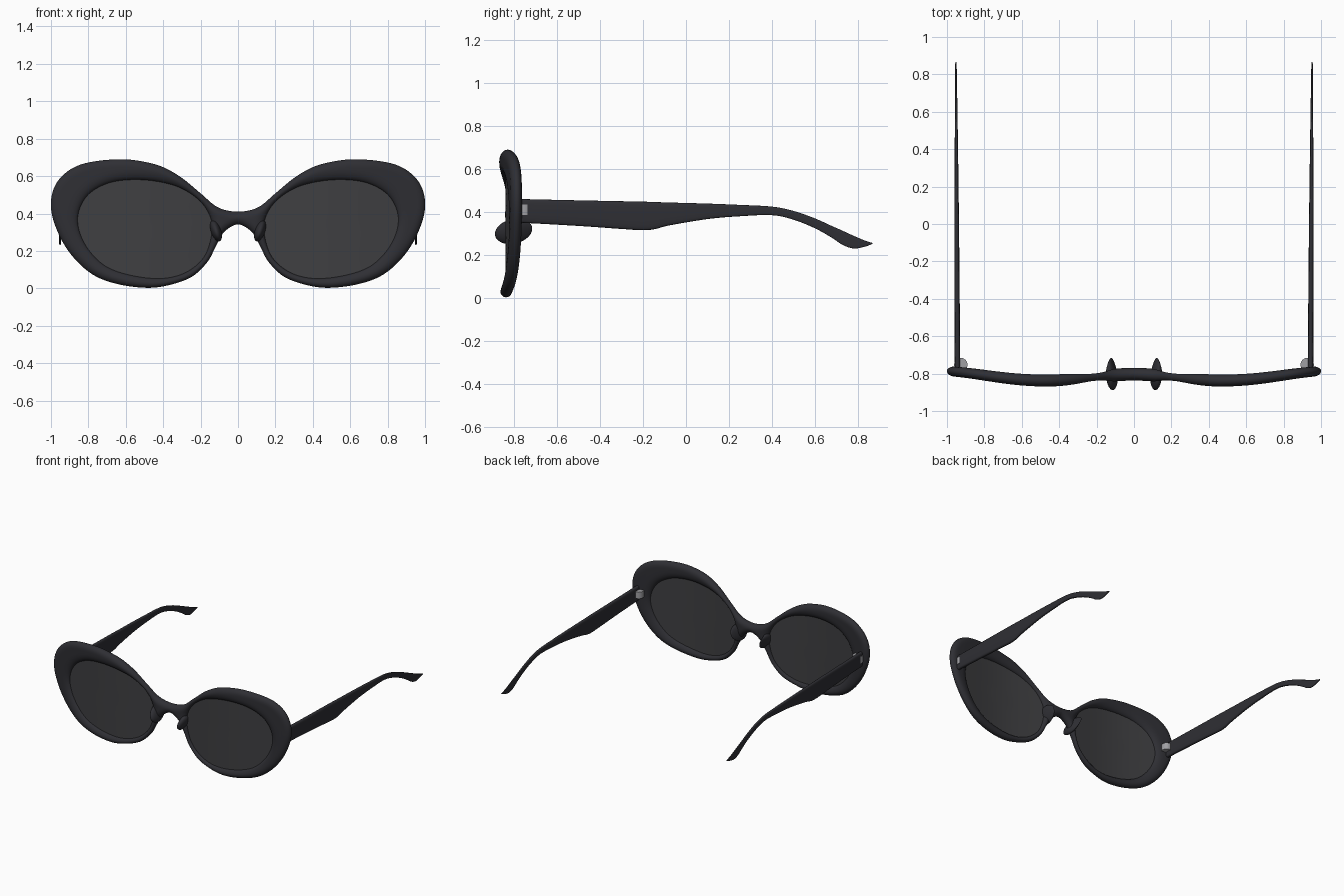
import bpy, bmesh, math
from mathutils import Vector, Matrix

if "Cube" in bpy.data.objects:
    bpy.data.objects.remove(bpy.data.objects["Cube"])

def material(name, col):
    m = bpy.data.materials.new(name)
    m.diffuse_color = (*col, 1)
    m.use_nodes = True
    m.node_tree.nodes["Principled BSDF"].inputs["Base Color"].default_value = m.diffuse_color
    return m

BLACK = material("black_acetate", (0.028, 0.028, 0.034))
TINT = material("dark_lens", (0.05, 0.05, 0.054))
METAL = material("hinge_metal", (0.35, 0.35, 0.37))

def finish(bm, name, mat, angle=50):
    """Turn a right-hand half into a smooth object mirrored across x = 0."""
    bmesh.ops.remove_doubles(bm, verts=bm.verts, dist=1e-4)
    bmesh.ops.recalc_face_normals(bm, faces=bm.faces)
    me = bpy.data.meshes.new(name)
    bm.to_mesh(me)
    bm.free()
    me.materials.append(mat)
    ob = bpy.data.objects.new(name, me)
    bpy.context.collection.objects.link(ob)
    bpy.ops.object.select_all(action='DESELECT')
    bpy.context.view_layer.objects.active = ob
    ob.select_set(True)
    bpy.ops.object.shade_smooth_by_angle(angle=math.radians(angle))
    mir = ob.modifiers.new("mirror", 'MIRROR')
    mir.merge_threshold = 0.0005
    return ob

def spline(ctrl, n):
    """Catmull-Rom samples; first and last control points are only guides."""
    out = []
    for p0, p1, p2, p3 in zip(ctrl, ctrl[1:], ctrl[2:], ctrl[3:]):
        for k in range(n):
            t = k / n
            out.append(0.5 * (2*p1 + (p2-p0)*t + (2*p0-5*p1+4*p2-p3)*t*t
                              + (3*p1-p0-3*p2+p3)*t**3))
    return out + [ctrl[-2].copy()]

def dist(p, line):
    best = 9
    for a, b in zip(line, line[1:]):
        d = b - a
        t = max(0, min(1, (p - a).dot(d) / d.length_squared))
        best = min(best, (a + d*t - p).length_squared)
    return math.sqrt(best)

def ray_hit(c, d, line):
    """Where the ray from c along d crosses the closed outline."""
    for a, b in zip(line, line[1:]):
        e = b - a
        den = d.x*e.y - d.y*e.x
        if abs(den) < 1e-12:
            continue
        w = a - c
        s = (w.x*e.y - w.y*e.x) / den
        u = (w.x*d.y - w.y*d.x) / den
        if s > 0 and -1e-6 <= u <= 1 + 1e-6:
            return c + d*s

def bend(x):
    """Depth of the frame's mid surface across the face."""
    return -0.803 - 0.580*x**2 + 1.187*x**3 - 0.591*x**4

def rnd(d, r):
    s = min(d / r, 1)
    return math.sqrt(max(0, 1 - (1 - s)**2))

V = Vector
# Outlines of the right half, in x and z
outer_pts = [V(p) for p in [
    (-.107, .433), (0, .41), (.107, .433), (.2, .508), (.305, .594), (.41, .652),
    (.52, .68), (.625, .69), (.76, .68), (.866, .652), (.947, .594), (.99, .519),
    (1, .433), (.98, .342), (.93, .235), (.856, .139), (.76, .064), (.636, .021),
    (.49, .003), (.374, .016), (.25, .06), (.165, .139), (.118, .225),
    (.075, .30), (0, .342), (-.075, .30)]]
lens_pts = [V(p) for p in [
    (.139, .305), (.155, .396), (.214, .476), (.316, .54), (.44, .572), (.572, .58),
    (.695, .561), (.797, .503), (.85, .412), (.85, .315), (.80, .209), (.706, .118),
    (.572, .07), (.41, .053), (.278, .086), (.18, .171)]]
outer = spline(outer_pts, 6)
lens = spline([lens_pts[-1]] + lens_pts + lens_pts[:2], 6)
C = V((.5, .32))

# Frame front: ring from lens edge to outline, plus the open bridge end at x = 0
B = 8
rim = outer + [V((0, .376 - .034*math.cos(math.pi*k/B))) for k in range(1, B)]
M = 14
bm = bmesh.new()
grids = ([], [])
for o in rim:
    i = ray_hit(C, o - C, lens)
    cols = ([], [])
    for k in range(M + 1):
        p = i.lerp(o, (1 - math.cos(math.pi*k/M)) / 2)
        h = (0.034 - 0.008*p.x**2) * rnd(dist(p, outer), .04) * rnd(dist(p, lens), .055)
        for side, s in ((0, -1), (1, 1)):
            cols[side].append(bm.verts.new((p.x, bend(p.x) + s*h, p.y)))
    grids[0].append(cols[0])
    grids[1].append(cols[1])
for g in grids:
    for a, b in zip(g, g[1:] + g[:1]):
        for k in range(M):
            bm.faces.new((a[k], a[k+1], b[k+1], b[k]))
finish(bm, "frame_front", BLACK, 75)

# Lenses: concentric rings following the frame bend, with a little thickness
bm = bmesh.new()
for s in (-1, 1):
    rings = []
    for f in (1.015, .8, .6, .4, .2):
        ring = []
        for p in lens[:-1]:
            q = C + (p - C)*f
            ring.append(bm.verts.new((q.x, bend(q.x) + s*.004, q.y)))
        rings.append(ring)
    n = len(rings[0])
    for a, b in zip(rings, rings[1:]):
        for k in range(n):
            bm.faces.new((a[k], a[(k+1) % n], b[(k+1) % n], b[k]))
    bm.faces.new(rings[-1])
    if s < 0:
        first = rings[0]
for k in range(n):
    bm.faces.new((first[k], first[(k+1) % n], rings[0][(k+1) % n], rings[0][k]))
finish(bm, "lens", TINT)

# Temple arms: rounded section lofted along y, stations are y, top z, bottom z
stations = [V(p) for p in [
    (-.765, .46, .35), (-.5, .454, .335), (-.3, .45, .321), (-.2, .448, .315),
    (-.14, .446, .321), (-.08, .444, .337), (.1, .439, .367), (.25, .433, .38),
    (.4, .425, .385), (.5, .405, .364), (.6, .37, .324), (.68, .334, .279),
    (.73, .312, .246), (.78, .289, .23), (.83, .268, .238), (.867, .256, .251)]]
path = spline([2*stations[0] - stations[1]] + stations + [2*stations[-1] - stations[-2]], 4)
bm = bmesh.new()
S = 20
loops = []
for y, top, bot in path:
    t = (y + .765) / 1.632
    half = .0145 * (1 - .75*t*t)
    loop = []
    for k in range(S):
        a = 2*math.pi*k/S
        c, s = math.cos(a), math.sin(a)
        loop.append(bm.verts.new((
            .944 + .008*t + half*math.copysign(abs(c)**.5, c), y,
            (top + bot)/2 + (top - bot)/2*math.copysign(abs(s)**.6, s))))
    loops.append(loop)
for a, b in zip(loops, loops[1:]):
    for k in range(S):
        bm.faces.new((a[k], a[(k+1) % S], b[(k+1) % S], b[k]))
bm.faces.new(loops[0])
bm.faces.new(loops[-1])
finish(bm, "temple_arm", BLACK)

# Nose pads: tapering fins leaning outward toward the bottom
bm = bmesh.new()
bmesh.ops.create_uvsphere(bm, u_segments=24, v_segments=16, radius=1)
for v in bm.verts:
    taper = 1 - .65*max(0, v.co.y)
    v.co = V((v.co.x*.028*taper, v.co.y*.085 + .018*v.co.z, v.co.z*.062))
bmesh.ops.transform(bm, verts=bm.verts, matrix=Matrix.Translation((.118, -.802, .31))
                    @ Matrix.Rotation(math.radians(-18), 4, 'Y').inverted())
finish(bm, "nose_pad", BLACK)

# Hinges: small rounded metal knuckles inside the temple joint
bm = bmesh.new()
bmesh.ops.create_cone(bm, cap_ends=True, segments=24, radius1=.036, radius2=.036, depth=.05,
                      matrix=Matrix.Translation((.926, -.752, .41)))
finish(bm, "hinge", METAL, 35)
